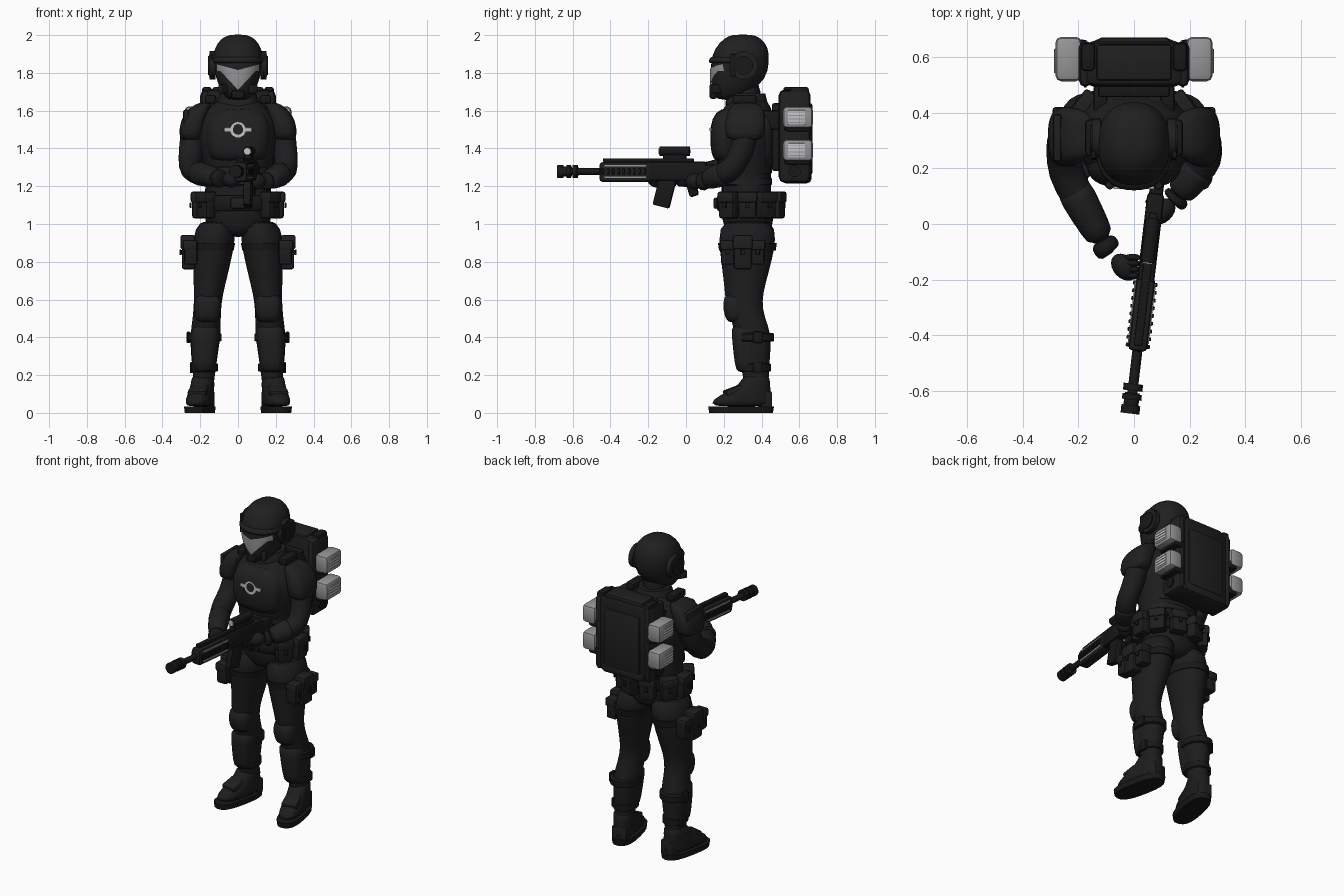
import bpy, bmesh
from math import sin, cos, pi, copysign, atan2
from mathutils import Matrix, Vector

if "Cube" in bpy.data.objects:
    bpy.data.objects.remove(bpy.data.objects["Cube"])


def material(name, grey):
    mat = bpy.data.materials.new(name)
    mat.use_nodes = True
    colour = (grey, grey, grey * 1.03, 1)
    mat.diffuse_color = colour
    for node in mat.node_tree.nodes:
        if node.type == "BSDF_PRINCIPLED":
            node.inputs["Base Color"].default_value = colour
            node.inputs["Roughness"].default_value = 0.7
    return mat


suit = material("charcoal suit", 0.012)
armour = material("dark armour", 0.014)
gunmetal = material("gunmetal", 0.009)
steel = material("steel grey", 0.3)
pale = material("pale grey", 0.55)
UNIT = Matrix.Identity(4)


def place(co, turn=0, tilt=0):
    return Matrix.Translation(co) @ Matrix.Rotation(turn, 4, "Z") @ Matrix.Rotation(tilt, 4, "X")


def finish(name, bm, mat, matrix=UNIT, subdivide=0, sharp=0.7):
    bm.transform(matrix)
    bmesh.ops.recalc_face_normals(bm, faces=bm.faces)
    mesh = bpy.data.meshes.new(name)
    bm.to_mesh(mesh)
    bm.free()
    mesh.materials.append(mat)
    mesh.shade_smooth()
    mesh.set_sharp_from_angle(angle=sharp)
    obj = bpy.data.objects.new(name, mesh)
    bpy.context.collection.objects.link(obj)
    if subdivide:
        obj.modifiers.new("Smooth", "SUBSURF").levels = subdivide
        obj.modifiers["Smooth"].render_levels = subdivide
    return obj


def skin(bm, rings):
    loops = [[bm.verts.new(co) for co in ring] for ring in rings]
    n = len(loops[0])
    for low, high in zip(loops, loops[1:]):
        for i in range(n):
            j = (i + 1) % n
            bm.faces.new((low[i], low[j], high[j], high[i]))
    bm.faces.new(loops[0][::-1])
    bm.faces.new(loops[-1])


def loft(name, sections, mat, matrix=UNIT, power=1.0, subdivide=1, sides=20):
    """Stack of rounded sections: x, y, z, half width, half depth."""
    def bend(v):
        return copysign(abs(v) ** power, v)
    angles = [2 * pi * i / sides for i in range(sides)]
    bm = bmesh.new()
    skin(bm, [[(x + w * bend(cos(a)), y + d * bend(sin(a)), z) for a in angles]
              for x, y, z, w, d in sections])
    return finish(name, bm, mat, matrix, subdivide, 1.2 if subdivide else 0.7)


def limb(name, points, mat, sides=14):
    """Tube along points of x, y, z, radius."""
    cos_ = [Vector(p[:3]) for p in points]
    rings = []
    for i, p in enumerate(points):
        way = cos_[min(i + 1, len(cos_) - 1)] - cos_[max(i - 1, 0)]
        turn = way.to_track_quat("Z", "Y")
        rings.append([cos_[i] + turn @ Vector((cos(a), sin(a), 0)) * p[3]
                      for a in (2 * pi * k / sides for k in range(sides))])
    bm = bmesh.new()
    skin(bm, rings)
    return finish(name, bm, mat, subdivide=1, sharp=1.4)


def box(name, co, size, mat, bevel=0.012, turn=0, tilt=0, base=UNIT):
    bm = bmesh.new()
    bmesh.ops.create_cube(bm, size=1, matrix=Matrix.Diagonal((*size, 1)))
    if bevel:
        bmesh.ops.bevel(bm, geom=bm.edges[:], offset=bevel, segments=2, profile=0.5, affect="EDGES")
    return finish(name, bm, mat, base @ place(co, turn, tilt))


def rod(name, co, radius, length, mat, axis="Y", base=UNIT, sides=20):
    bm = bmesh.new()
    bmesh.ops.create_cone(bm, cap_ends=True, segments=sides, radius1=radius, radius2=radius, depth=length)
    spin = Matrix.Rotation(pi / 2, 4, "X" if axis == "Y" else "Y")
    return finish(name, bm, mat, base @ Matrix.Translation(co) @ spin)


def ball(name, co, size, mat, turn=0):
    bm = bmesh.new()
    bmesh.ops.create_uvsphere(bm, u_segments=20, v_segments=12, radius=1, matrix=Matrix.Diagonal((*size, 1)))
    return finish(name, bm, mat, place(co, turn))


def pouch(name, co, size, turn=0):
    w, d, h = size
    base = place(co, turn)
    box(name, (0, 0, 0), size, suit, base=base)
    box(name + "_flap", (0, -0.004, h * 0.3), (w + 0.01, d + 0.008, h * 0.42), armour, base=base)
    box(name + "_clasp", (0, -d / 2 - 0.008, 0.0), (0.022, 0.01, 0.03), gunmetal, 0.003, base=base)


# Torso, collar and vest
loft("torso", [(0, .32, 1.0, .17, .12), (0, .32, 1.1, .19, .14), (0, .32, 1.22, .165, .125),
               (0, .31, 1.33, .19, .15), (0, .31, 1.45, .215, .165), (0, .31, 1.55, .21, .16),
               (0, .33, 1.63, .15, .12), (0, .33, 1.67, .08, .08)], suit, power=0.85)
loft("chest_plate", [(0, .27, 1.32, .14, .115), (0, .25, 1.37, .165, .12), (0, .24, 1.48, .18, .115),
                     (0, .25, 1.56, .165, .115), (0, .28, 1.62, .12, .1)], armour, power=0.65)
loft("back_plate", [(0, .36, 1.28, .13, .09), (0, .37, 1.36, .16, .1), (0, .38, 1.54, .18, .1),
                    (0, .37, 1.63, .13, .08)], armour, power=0.6)
for i in range(2):
    loft("abdomen_band", [(0, .31, 1.2 + i * .06, .16, .135), (0, .31, 1.21 + i * .06, .172, .145),
                          (0, .31, 1.24 + i * .06, .172, .145), (0, .31, 1.25 + i * .06, .16, .135)],
         armour, power=0.8, subdivide=0)
loft("collar", [(0, .33, 1.6, .13, .12), (0, .32, 1.65, .11, .11), (0, .32, 1.69, .095, .1)], armour, subdivide=0)
loft("neck", [(0, .32, 1.62, .08, .085), (0, .31, 1.78, .075, .085)], suit)

# Chest emblem
bm = bmesh.new()
skin_angles = [2 * pi * i / 24 for i in range(24)]
inner, outer = ([bm.verts.new((r * cos(a), 0, r * sin(a))) for a in skin_angles] for r in (.027, .042))
for i in range(24):
    bm.faces.new((inner[i], inner[i - 1], outer[i - 1], outer[i]))
bmesh.ops.solidify(bm, geom=bm.faces[:], thickness=0.009)
finish("chest_emblem_ring", bm, pale, place((0, .125, 1.5)))
for s in (-1, 1):
    box("chest_emblem_wing", (s * .056, .13, 1.5), (.034, .009, .02), pale, .002)

# Helmet with visor, brow, jaw and ear cups
helmet = loft("helmet", [(0, .22, 1.655, .05, .05), (0, .235, 1.69, .085, .1), (0, .28, 1.77, .118, .15),
                         (0, .285, 1.86, .137, .157), (0, .295, 1.93, .128, .145),
                         (0, .3, 1.985, .09, .1), (0, .3, 2.004, .04, .05)], armour, power=0.88)
bm = bmesh.new()
columns = []
for i in range(25):
    u = i / 12 - 1
    top, low = 1.815 + .03 * abs(u), 1.71 + .1 * min(1, abs(u) * 1.2)
    columns.append([bm.verts.new((.112 * u, 0, low + (top - low) * k / 6)) for k in range(7)])
for a, b in zip(columns, columns[1:]):
    for k in range(6):
        bm.faces.new((a[k], b[k], b[k + 1], a[k + 1]))
visor = finish("visor", bm, steel)
wrap = visor.modifiers.new("Wrap", "SHRINKWRAP")
wrap.target, wrap.wrap_method, wrap.offset = helmet, "PROJECT", 0.006
wrap.use_project_y, wrap.use_positive_direction, wrap.use_negative_direction = True, True, False
loft("helmet_brow", [(0, .275, 1.845, .132, .152), (0, .27, 1.86, .14, .155),
                     (0, .28, 1.9, .134, .152)], armour, power=0.85)
for s in (-1, 1):
    rod("ear_cup", (s * .135, .305, 1.84), .075, .03, armour, "X")
    rod("ear_cap", (s * .148, .305, 1.84), .05, .02, gunmetal, "X")
    box("ear_antenna", (s * .145, .25, 1.84), (.018, .03, .12), gunmetal, .005)
    box("jaw_guard", (s * .07, .165, 1.715), (.03, .09, .05), armour, .01, turn=s * .6)
box("chin_guard", (0, .145, 1.685), (.07, .04, .045), gunmetal)

# Arms, shoulder guards and hands; the right arm reaches forward
for s, side, elbow, wrist, hand in ((1, "left", (.258, .235, 1.28), (.15, .09, 1.225), (.1, .045, 1.225)),
                                    (-1, "right", (-.25, .185, 1.28), (-.1, -.085, 1.24), (-.035, -.155, 1.235))):
    e, w, h = Vector(elbow), Vector(wrist), Vector(hand)
    limb(side + "_arm", [(s * .19, .33, 1.57, .07), (s * .235, .325, 1.53, .078), (s * .245, .31, 1.43, .07),
                         (s * .255, .275, 1.34, .064), (*e, .066), (*e.lerp(w, .35), .062), (*w, .045)], suit)
    limb(side + "_forearm_guard", [(*e.lerp(w, .2), .06), (*e.lerp(w, .27), .069),
                                   (*e.lerp(w, .8), .056), (*e.lerp(w, .88), .047)], armour)
    limb(side + "_glove_cuff", [(*w.lerp(e, .12), .045), (*w, .053), (*w.lerp(h, .3), .045)], gunmetal)
    turn = atan2(h.y - w.y, h.x - w.x)
    ball(side + "_palm", h, (.055, .04, .042), suit, turn)
    for k in range(4):
        tip = h + Vector((-s * .03, .035 - k * .022, .01))
        ball(side + "_finger", tip, (.03, .013, .032), gunmetal)
    loft(side + "_shoulder_guard", [(s * .25, .31, 1.44, .055, .085), (s * .25, .31, 1.475, .062, .105),
                                    (s * .24, .315, 1.55, .068, .11), (s * .2, .32, 1.62, .055, .09),
                                    (s * .17, .32, 1.645, .03, .06)], armour, power=0.7)
    box(side + "_strap_knob", (s * .145, .31, 1.66), (.06, .13, .045), gunmetal)
    box(side + "_pack_strap", (s * .12, .45, 1.55), (.05, .1, .1), gunmetal)
box("shoulder_plate", (-.275, .31, 1.54), (.03, .17, .13), armour, .01)

# Belt with a ring of pouches
loft("belt", [(0, .32, 1.07, .19, .15), (0, .32, 1.08, .2, .158), (0, .32, 1.14, .2, .158),
              (0, .32, 1.15, .19, .15)], gunmetal, subdivide=0)
box("belt_buckle", (0, .155, 1.11), (.08, .02, .06), armour)
for k in range(10):
    a = -pi / 2 + (k + .5) * pi / 5
    if k not in (0, 9):
        pouch("belt_pouch", (.21 * cos(a), .325 + .165 * sin(a), 1.1), (.095, .065, .14), a + pi / 2)

# Legs, guards, thigh pouches and boots
loft("hips", [(0, .33, .93, .07, .09), (0, .33, .97, .16, .13), (0, .325, 1.06, .19, .14),
              (0, .32, 1.12, .18, .14)], suit)
for s, side in ((1, "left"), (-1, "right")):
    loft(side + "_leg", [(s * .185, .375, .1, .055, .065), (s * .18, .37, .2, .057, .068),
                         (s * .178, .36, .32, .074, .088), (s * .172, .355, .42, .082, .098),
                         (s * .165, .325, .51, .074, .09), (s * .16, .305, .59, .074, .098),
                         (s * .152, .31, .67, .083, .108), (s * .138, .32, .8, .102, .135),
                         (s * .128, .325, .92, .115, .155), (s * .11, .325, 1.03, .1, .14)], suit)
    loft(side + "_shin_guard", [(s * .18, .34, .21, .057, .07), (s * .18, .335, .25, .064, .078),
                                (s * .174, .325, .42, .08, .085), (s * .17, .31, .47, .07, .07)],
         armour, power=0.75)
    loft(side + "_knee_pad", [(s * .162, .27, .475, .05, .045), (s * .162, .265, .51, .068, .062),
                              (s * .16, .26, .58, .074, .068), (s * .158, .265, .64, .06, .055)],
         armour, power=0.8)
    for z, grow in ((.24, .066), (.4, .084)):
        loft(side + "_calf_strap", [(s * .178, .362, z + dz, grow + g, grow + g + .015)
                                    for dz, g in ((-.022, 0), (-.018, .006), (.018, .006), (.022, 0))],
             gunmetal, subdivide=0)
        box(side + "_strap_clip", (s * (.178 + grow), .38, z), (.02, .05, .06), gunmetal, .005)
    loft(side + "_thigh_strap", [(s * .135, .325, .86, .112, .15), (s * .132, .325, .9, .117, .156)],
         gunmetal, subdivide=0)
    for y, width, height in ((.22, .07, .13), (.3, .095, .18), (.38, .07, .13)):
        pouch(side + "_thigh_pouch", (s * (.262 if width > .08 else .25), y, .85), (width, .07, height), s * pi / 2)

    # Boot turned outwards at the toe
    base = place((s * .185, .375, 0), s * .2)
    loft(side + "_boot_sole", [(0, -.085, 0, .068, .172), (0, -.085, .035, .072, .178)],
         gunmetal, base, .75, 0)
    loft(side + "_boot", [(0, -.085, .03, .07, .17), (0, -.08, .07, .068, .162), (0, -.045, .11, .063, .12),
                          (0, -.01, .15, .06, .08), (0, 0, .21, .06, .07)], suit, base, .8)
    box(side + "_boot_buckle", (0, -.125, .115), (.1, .1, .04), armour, .012, tilt=.35, base=base)
    box(side + "_boot_heel", (0, .045, .07), (.1, .06, .09), armour, base=base)

# Backpack with frame, flaps and side canisters
box("backpack", (0, .575, 1.465), (.36, .165, .5), suit, .035)
box("backpack_panel", (0, .65, 1.45), (.26, .04, .38), armour, .015)
box("backpack_lid", (0, .58, 1.705), (.27, .13, .04), armour)
box("backpack_mount", (0, .485, 1.46), (.26, .06, .36), gunmetal)
box("backpack_roll", (0, .6, 1.25), (.3, .13, .07), armour, .025)
for s in (-1, 1):
    box("backpack_rail", (s * .175, .575, 1.465), (.05, .17, .49), armour, .03)
    box("backpack_corner", (s * .165, .6, 1.7), (.05, .1, .05), gunmetal)
    rod("backpack_dial", (s * .2, .575, 1.28), .032, .02, gunmetal, "X")
    for z in (1.39, 1.565):
        box("canister", (s * .235, .592, z), (.095, .16, .115), steel, .022)
        box("canister_panel", (s * .28, .585, z), (.009, .09, .075), pale, .002)
        box("canister_base", (s * .205, .592, z - .05), (.07, .14, .05), gunmetal)
        for k in range(4):
            box("canister_louvre", (s * .283, .585, z - .027 + k * .018), (.008, .085, .004), steel, 0)

# Rifle, built along y and swung slightly across the body
gun = place((.066, 0, 0), -.118)
rod("rifle_barrel", (0, -.54, 1.278), .018, .22, gunmetal, base=gun)
for y, r, long in ((-.67, .034, .03), (-.635, .027, .05), (-.625, .035, .02), (-.59, .035, .025)):
    rod("rifle_muzzle", (0, y, 1.278), r, long, gunmetal, base=gun)
box("rifle_handguard", (0, -.325, 1.275), (.07, .27, .105), armour, .018, base=gun)
box("rifle_top_rail", (0, -.2, 1.338), (.03, .48, .02), gunmetal, .003, base=gun)
for k in range(9):
    box("rifle_rib", (0, -.44 + k * .028, 1.278), (.088, .014, .03), gunmetal, .003, base=gun)
for s in (-1, 1):
    for z in (1.247, 1.308):
        box("rifle_inlay", (s * .035, -.32, z), (.006, .22, .009), steel, 0, base=gun)
box("rifle_receiver", (0, -.05, 1.28), (.062, .32, .1), gunmetal, .012, base=gun)
box("rifle_stock", (0, .15, 1.27), (.05, .13, .09), gunmetal, base=gun)
box("rifle_magazine", (0, -.115, 1.165), (.042, .09, .15), gunmetal, .008, tilt=-.25, base=gun)
box("rifle_grip", (0, .03, 1.2), (.04, .05, .11), gunmetal, tilt=.3, base=gun)
box("rifle_sight_mount", (0, -.06, 1.355), (.035, .12, .03), gunmetal, .006, base=gun)
rod("rifle_sight", (0, -.06, 1.385), .025, .16, gunmetal, base=gun)
rod("rifle_sight_lens", (0, -.141, 1.385), .018, .006, pale, base=gun)
